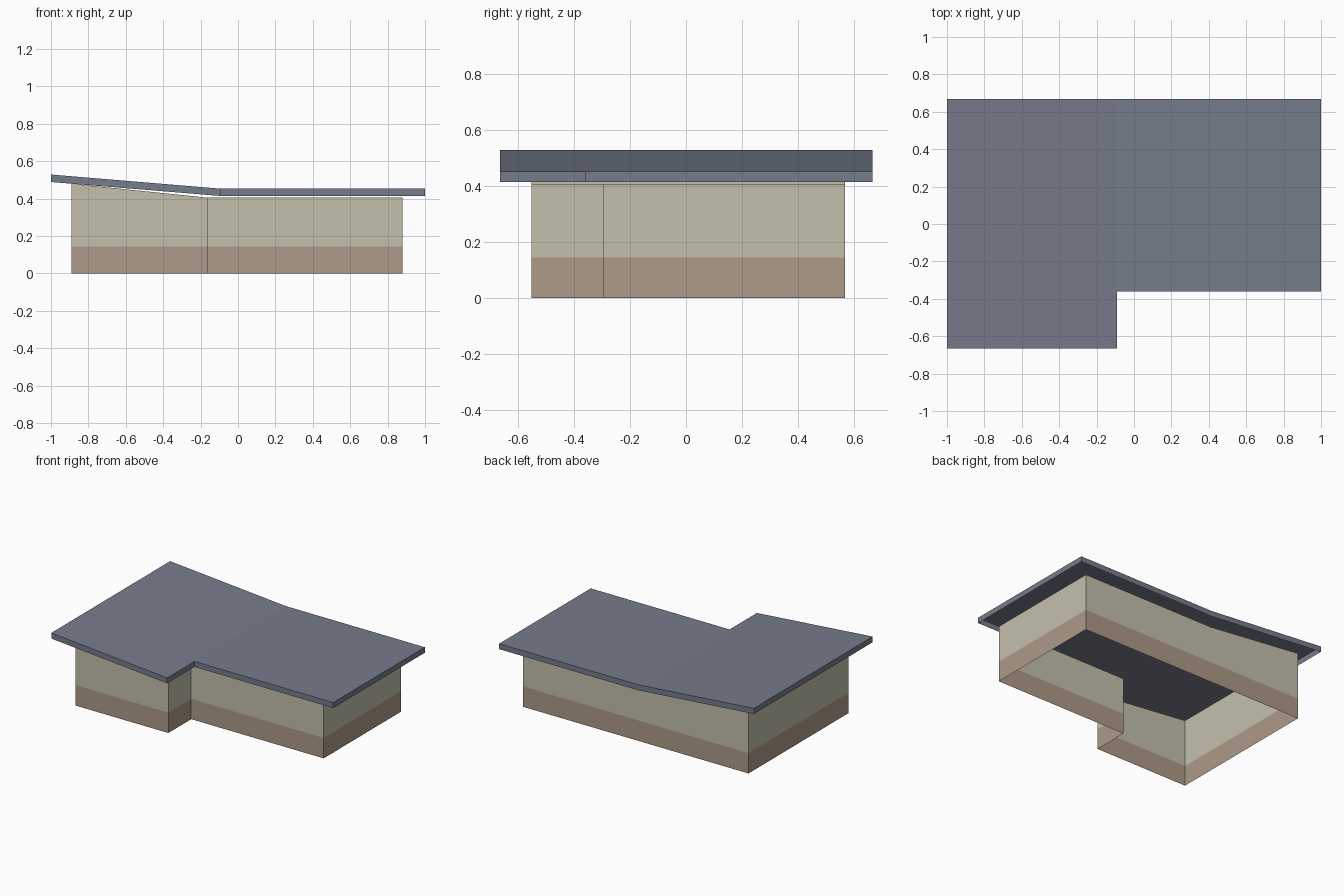
import bpy, bmesh

if "Cube" in bpy.data.objects:
    bpy.data.objects.remove(bpy.data.objects["Cube"])


def material(name, srgb):
    lin = [((c / 255 + 0.055) / 1.055) ** 2.4 for c in srgb]
    m = bpy.data.materials.new(name)
    m.diffuse_color = (*lin, 1)
    m.use_nodes = True
    m.node_tree.nodes["Principled BSDF"].inputs["Base Color"].default_value = m.diffuse_color
    return m


SLATE = material("slate roof", (118, 124, 140))
PLASTER = material("cream wall", (196, 192, 172))
BRICK = material("brown base", (174, 154, 135))


def sheet_object(name, outline, low, high, mat, caps=()):
    """Open skirt following a counter-clockwise outline, plus optional top faces."""
    bm = bmesh.new()
    bottom = [bm.verts.new((x, y, low(x))) for x, y in outline]
    top = [bm.verts.new((x, y, high(x))) for x, y in outline]
    n = len(outline)
    for i in range(n):
        j = (i + 1) % n
        bm.faces.new((bottom[i], bottom[j], top[j], top[i]))
    for cap in caps:
        bm.faces.new([top[i] for i in cap])
    mesh = bpy.data.meshes.new(name)
    bm.to_mesh(mesh)
    bm.free()
    mesh.materials.append(mat)
    obj = bpy.data.objects.new(name, mesh)
    bpy.context.collection.objects.link(obj)
    return obj


def l_shape(x0, bend, x1, y0, notch, y1):
    return [(x0, y0), (bend, y0), (bend, notch), (x1, notch),
            (x1, y1), (bend, y1), (x0, y1)]


def bent(x0, bend, z_left, z_flat):
    """Height that slopes down to the bend, then stays flat."""
    return lambda x: z_flat + max(0, bend - x) / (bend - x0) * (z_left - z_flat)


BAND = 0.145

# walls: brown base band and cream upper part, open above and below
walls = l_shape(-0.89, -0.16, 0.88, -0.553, -0.296, 0.57)
sheet_object("wall_base", walls, lambda x: 0, lambda x: BAND, BRICK)
sheet_object("wall_upper", walls, lambda x: BAND,
             bent(-0.89, -0.16, 0.48, 0.405), PLASTER)

# roof: bent sheet with a hanging fascia, open underneath
roof = l_shape(-1, -0.09, 1, -0.666, -0.36, 0.667)
sheet_object("roof", roof, bent(-1, -0.09, 0.489, 0.414),
             bent(-1, -0.09, 0.529, 0.453), SLATE,
             caps=[(0, 1, 2, 5, 6), (2, 3, 4, 5)])
